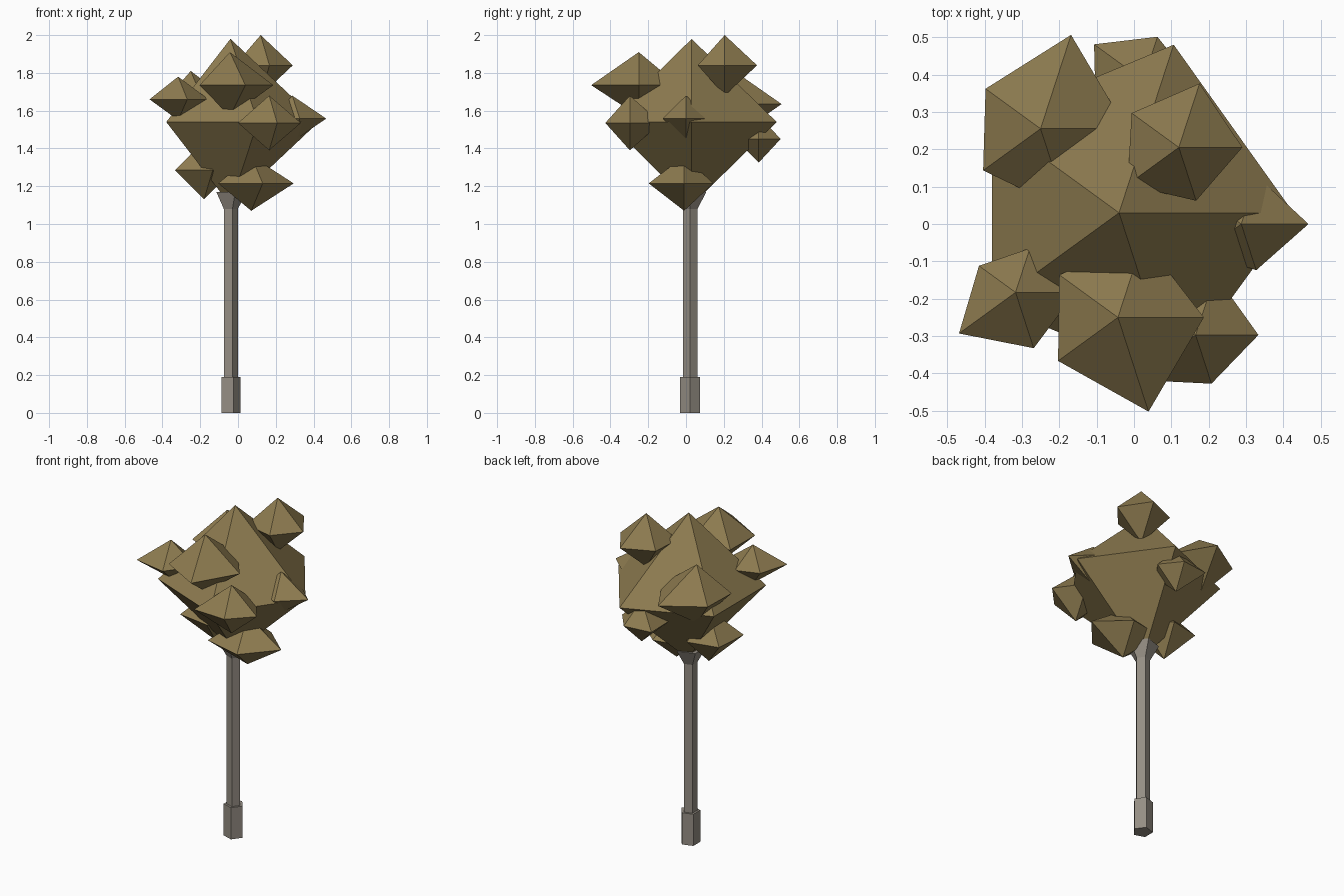
import bpy, bmesh, math

if "Cube" in bpy.data.objects:
    bpy.data.objects.remove(bpy.data.objects["Cube"])


def material(name, rgb):
    m = bpy.data.materials.new(name)
    m.diffuse_color = (*rgb, 1)
    m.use_nodes = True
    m.node_tree.nodes["Principled BSDF"].inputs["Base Color"].default_value = m.diffuse_color
    return m


LEAF = material("leaf", (0.27, 0.20, 0.08))
BARK = material("bark", (0.30, 0.27, 0.23))


def finish(name, bm, mat):
    bmesh.ops.recalc_face_normals(bm, faces=bm.faces[:])
    me = bpy.data.meshes.new(name)
    bm.to_mesh(me)
    bm.free()
    me.materials.append(mat)
    bpy.context.collection.objects.link(bpy.data.objects.new(name, me))


def ring(bm, x, y, z, radii):
    # five points, the first one towards +x
    return [bm.verts.new((x + r * math.cos(math.tau * i / 5),
                          y + r * math.sin(math.tau * i / 5), z))
            for i, r in enumerate(radii)]


def clump(name, x, y, bottom, mid, top, radii):
    # five-sided double pyramid with uneven corner radii
    bm = bmesh.new()
    pts = ring(bm, x, y, mid, radii)
    for z in (bottom, top):
        tip = bm.verts.new((x, y, z))
        for i in range(5):
            bm.faces.new((pts[i], pts[(i + 1) % 5], tip))
    finish(name, bm, LEAF)


# trunk: stepped five-sided column with a flare into the crown
bm = bmesh.new()
prev = None
for r, z in ((0.056, 0), (0.056, 0.19), (0.041, 0.19), (0.041, 1.08), (0.09, 1.17)):
    cur = ring(bm, -0.042, 0.022, z, [r] * 5)
    if prev:
        for i in range(5):
            j = (i + 1) % 5
            bm.faces.new((prev[i], prev[j], cur[j], cur[i]))
    else:
        bm.faces.new(cur)
    prev = cur
bm.faces.new(prev)
finish("trunk", bm, BARK)

# crown: one large clump and smaller ones around it
clump("crown_core", -0.04, 0.03, 1.10, 1.54, 1.98, (0.467, 0.473, 0.42, 0.42, 0.467))
clump("clump_back_left", -0.25, 0.255, 1.46, 1.635, 1.81, (0.23, 0.264, 0.182, 0.19, 0.231))
clump("clump_top", 0.12, 0.205, 1.68, 1.84, 2.0, (0.17, 0.18, 0.156, 0.17, 0.15))
clump("clump_left", -0.317, -0.183, 1.55, 1.66, 1.78, (0.161, 0.124, 0.121, 0.187, 0.157))
clump("clump_front", -0.043, -0.25, 1.57, 1.735, 1.91, (0.23, 0.22, 0.194, 0.198, 0.265))
clump("clump_front_right", 0.165, -0.297, 1.39, 1.535, 1.68, (0.168, 0.17, 0.17, 0.204, 0.137))
clump("clump_right", 0.287, 0, 1.435, 1.558, 1.68, (0.18, 0.135, 0.13, 0.13, 0.13))
clump("clump_low_right", 0.07, -0.01, 1.07, 1.215, 1.36, (0.225, 0.163, 0.2, 0.216, 0.197))
clump("clump_low_left", -0.18, 0.04, 1.13, 1.285, 1.44, (0.15, 0.15, 0.17, 0.19, 0.15))
clump("clump_back", 0.025, 0.385, 1.325, 1.45, 1.575, (0.13, 0.122, 0.163, 0.157, 0.13))
